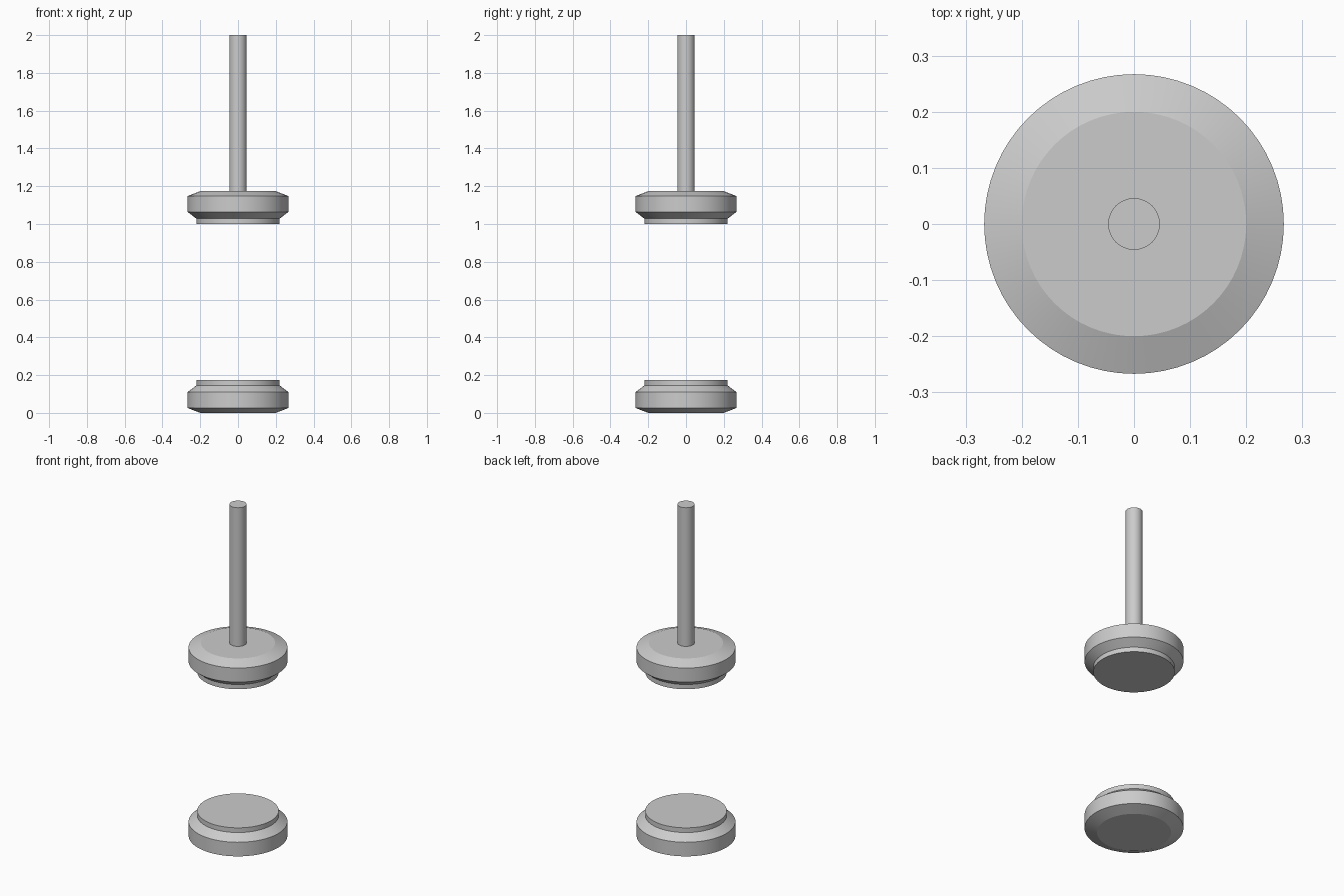
import bpy, bmesh, math

if "Cube" in bpy.data.objects:
    bpy.data.objects.remove(bpy.data.objects["Cube"])

SEGMENTS = 64


def lathe(name, profile):
    """Closed solid of revolution from (radius, z) points, capped at both ends."""
    bm = bmesh.new()
    rings = []
    for r, z in profile:
        rings.append([bm.verts.new((r * math.cos(2 * math.pi * i / SEGMENTS),
                                    r * math.sin(2 * math.pi * i / SEGMENTS), z))
                      for i in range(SEGMENTS)])
    for low, high in zip(rings, rings[1:]):
        for i in range(SEGMENTS):
            j = (i + 1) % SEGMENTS
            bm.faces.new((low[i], low[j], high[j], high[i]))
    bm.faces.new(rings[0][::-1])
    bm.faces.new(rings[-1])
    bmesh.ops.recalc_face_normals(bm, faces=bm.faces[:])
    mesh = bpy.data.meshes.new(name)
    bm.to_mesh(mesh)
    bm.free()
    obj = bpy.data.objects.new(name, mesh)
    bpy.context.collection.objects.link(obj)
    bpy.ops.object.select_all(action='DESELECT')
    obj.select_set(True)
    bpy.context.view_layer.objects.active = obj
    bpy.ops.object.shade_smooth_by_angle(angle=math.radians(20))
    return obj


# Disc outline: back chamfer, rim, sloped shoulder, contact pad
disc = [(0.20, 0.0), (0.267, 0.026), (0.267, 0.110),
        (0.22, 0.146), (0.22, 0.174)]

# Lower disc faces up, upper disc is its mirror image facing down
lathe("lower_disc", disc)
lathe("upper_disc", [(r, 1.174 - z) for r, z in reversed(disc)])

# Rod rising from the upper disc
lathe("rod", [(0.046, 1.172), (0.046, 2.0)])
